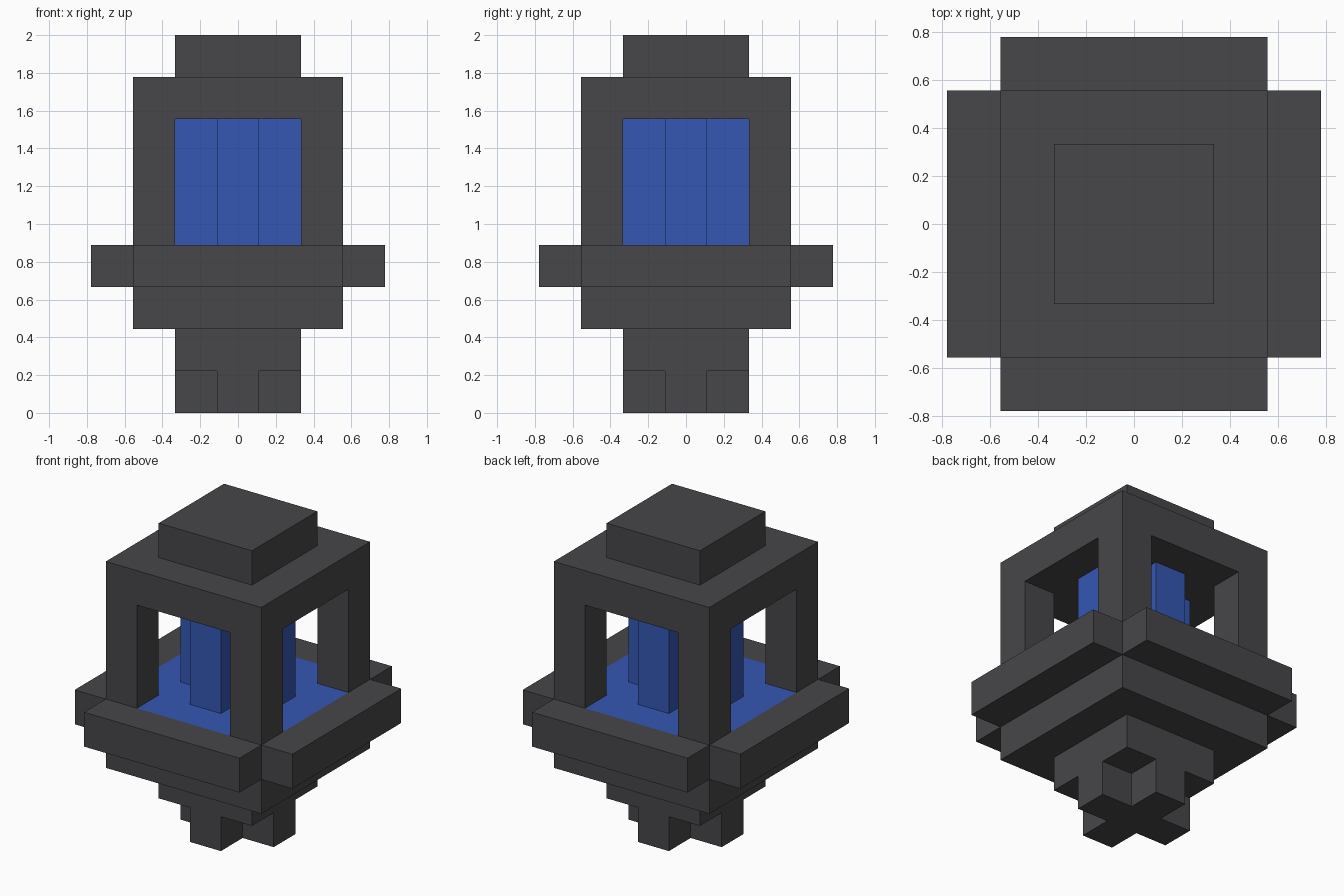
import bpy
import bmesh

U = 2 / 9  # one building block

cube = bpy.data.objects.get("Cube")
if cube:
    bpy.data.objects.remove(cube, do_unlink=True)


def material(name, rgb):
    mat = bpy.data.materials.new(name)
    mat.use_nodes = True
    mat.diffuse_color = (*rgb, 1)
    bsdf = mat.node_tree.nodes["Principled BSDF"]
    bsdf.inputs["Base Color"].default_value = (*rgb, 1)
    return mat


stone = material("dark stone", (0.063, 0.063, 0.069))
glow = material("blue glow", (0.036, 0.096, 0.45))

# Cell groups of a three by three plan
CELLS = [(i, j) for i in range(3) for j in range(3)]
CORNERS = [c for c in CELLS if 1 not in c]
CROSS = [c for c in CELLS if 1 in c]


def extrude(bm, faces, dz):
    out = bmesh.ops.extrude_face_region(bm, geom=faces)["geom"]
    verts = [g for g in out if isinstance(g, bmesh.types.BMVert)]
    bmesh.ops.translate(bm, verts=verts, vec=(0, 0, dz * U))


def tier(name, half, arm, z0, z1, mats, cells=CELLS, legs=(), leg_length=0):
    """Slab on a three by three plan, with optional legs pulled down from some cells."""
    bm = bmesh.new()
    cuts = [-half * U, -arm * U, arm * U, half * U]
    grid = {}

    def vert(i, j):
        if (i, j) not in grid:
            grid[i, j] = bm.verts.new((cuts[i], cuts[j], z0 * U))
        return grid[i, j]

    base = {(i, j): bm.faces.new([vert(i, j), vert(i, j + 1),
                                  vert(i + 1, j + 1), vert(i + 1, j)])
            for i, j in cells}
    extrude(bm, list(base.values()), z1 - z0)
    if legs:
        extrude(bm, [base[c] for c in legs], -leg_length)
    bmesh.ops.recalc_face_normals(bm, faces=bm.faces[:])

    # A second material goes on the middle of the top
    if len(mats) > 1:
        for f in bm.faces:
            c = f.calc_center_median()
            if f.normal.z > 0.5 and max(abs(c.x), abs(c.y)) < arm * U / 2:
                f.material_index = 1

    mesh = bpy.data.meshes.new(name)
    bm.to_mesh(mesh)
    bm.free()
    for m in mats:
        mesh.materials.append(m)
    obj = bpy.data.objects.new(name, mesh)
    bpy.context.collection.objects.link(obj)
    return obj


# Neck with a cross-shaped foot
tier("foot_and_neck", 1.5, 0.5, 1, 2, [stone], legs=CROSS, leg_length=1)
# Plate under the ledge
tier("lower_plate", 2.5, 1.5, 2, 3, [stone])
# Notched ledge with the glowing floor
tier("ledge_and_floor", 3.5, 2.5, 3, 4, [stone, glow], cells=CROSS)
# Glowing cross-shaped core
tier("glowing_core", 1.5, 0.5, 4, 7, [glow], cells=CROSS)
# Roof with four corner posts
tier("roof_and_posts", 2.5, 1.5, 7, 8, [stone], legs=CORNERS, leg_length=3)
# Cap
tier("cap", 1.5, 0.5, 8, 9, [stone])
